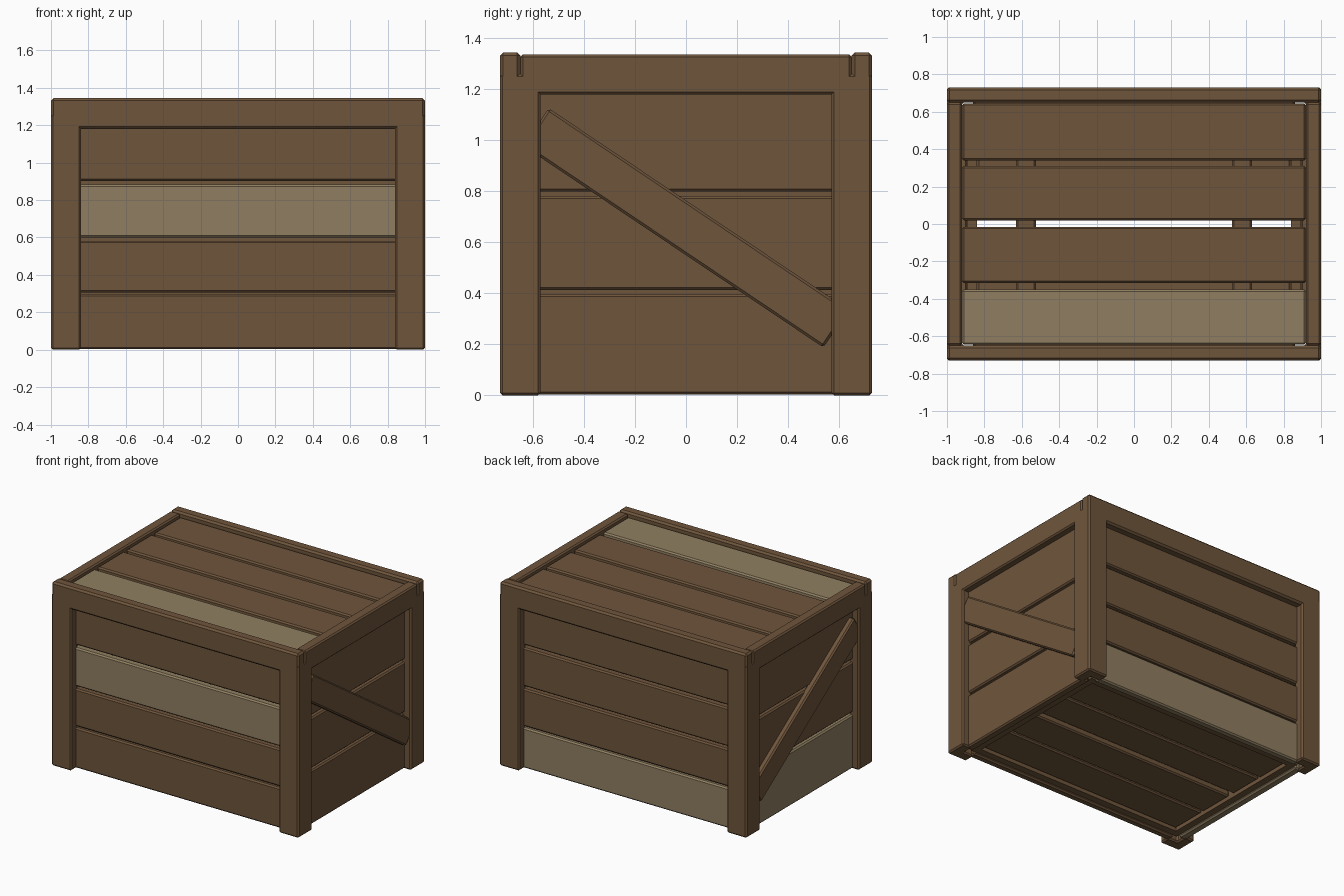
import bpy, bmesh, math

if "Cube" in bpy.data.objects:
    bpy.data.objects.remove(bpy.data.objects["Cube"])

def material(name, rgb):
    m = bpy.data.materials.new(name)
    m.diffuse_color = (*rgb, 1)
    m.use_nodes = True
    m.node_tree.nodes["Principled BSDF"].inputs["Base Color"].default_value = m.diffuse_color
    return m

BROWN = material("brown wood", (0.158, 0.091, 0.044))
PALE = material("pale wood", (0.28, 0.212, 0.12))

def finish(name, bm, mat, bevel):
    bmesh.ops.recalc_face_normals(bm, faces=bm.faces)
    me = bpy.data.meshes.new(name)
    bm.to_mesh(me)
    bm.free()
    me.materials.append(mat)
    ob = bpy.data.objects.new(name, me)
    bpy.context.collection.objects.link(ob)
    if bevel:
        mod = ob.modifiers.new("chamfer", "BEVEL")
        mod.width = bevel
        mod.segments = 1
    return ob

def box(name, x, y, z, mat=BROWN, bevel=0.01):
    """Chamfered board from (min, max) ranges, origin at its centre."""
    bm = bmesh.new()
    bmesh.ops.create_cube(bm, size=1)
    bmesh.ops.scale(bm, vec=(abs(x[1] - x[0]), abs(y[1] - y[0]), abs(z[1] - z[0])), verts=bm.verts)
    ob = finish(name, bm, mat, bevel)
    ob.location = (sum(x) / 2, sum(y) / 2, sum(z) / 2)
    return ob

# L-shaped corner posts
L = [(1, .73), (.84, .73), (.84, .65), (.92, .65), (.92, .57), (1, .57)]
for sx in (-1, 1):
    for sy in (-1, 1):
        bm = bmesh.new()
        f = bm.faces.new([bm.verts.new((sx * a, sy * b, 0)) for a, b in L])
        ext = bmesh.ops.extrude_face_region(bm, geom=[f])
        bmesh.ops.translate(bm, vec=(0, 0, 1.26),
                            verts=[v for v in ext["geom"] if isinstance(v, bmesh.types.BMVert)])
        finish("corner_post", bm, BROWN, 0.01)

# Top rails
for s in (-1, 1):
    box("long_top_rail", (-1, 1), (s * .65, s * .73), (1.18, 1.345), bevel=.013)
    box("end_top_rail", (s * .92, s * 1), (-.65, .65), (1.18, 1.337))

# Front and back planks, with a backing behind the gaps
LONG = [(.003, .297), (.307, .582), (.6, .882), (.902, 1.2)]
for s, name, pale in ((-1, "front", 2), (1, "back", 0)):
    for i, z in enumerate(LONG):
        box(name + "_plank", (-.86, .86), (s * .62, s * .675), z, PALE if i == pale else BROWN)
    box(name + "_backing", (-.89, .89), (s * .57, s * .622), (.02, 1.22), bevel=0)

# End planks, backing and diagonal brace
SHORT = [(.003, .397), (.413, .782), (.8, 1.2)]
for s, name, pale in ((1, "right", None), (-1, "left", 0)):
    for i, z in enumerate(SHORT):
        box(name + "_plank", (s * .89, s * .95), (-.6, .6), z, PALE if i == pale else BROWN)
    box(name + "_backing", (s * .84, s * .892), (-.57, .57), (.02, 1.22), bevel=0)
    brace = box(name + "_brace", (s * .935, s * .987), (-.709, .709), (.568, .746))
    brace.rotation_euler.x = math.radians(-33.9)

# Lid planks on two cross battens
for i, y in enumerate([(-.645, -.35), (-.315, -.015), (.02, .31), (.34, .645)]):
    box("lid_plank", (-.92, .92), y, (1.25, 1.315), PALE if i == 0 else BROWN)
for s in (-1, 1):
    box("lid_batten", (s * .525, s * .63), (-.57, .57), (1.19, 1.25))

# Floor planks
for y in [(-.57, -.3), (-.285, -.02), (.025, .285), (.3, .57)]:
    box("floor_plank", (-.84, .84), y, (.04, .09))
